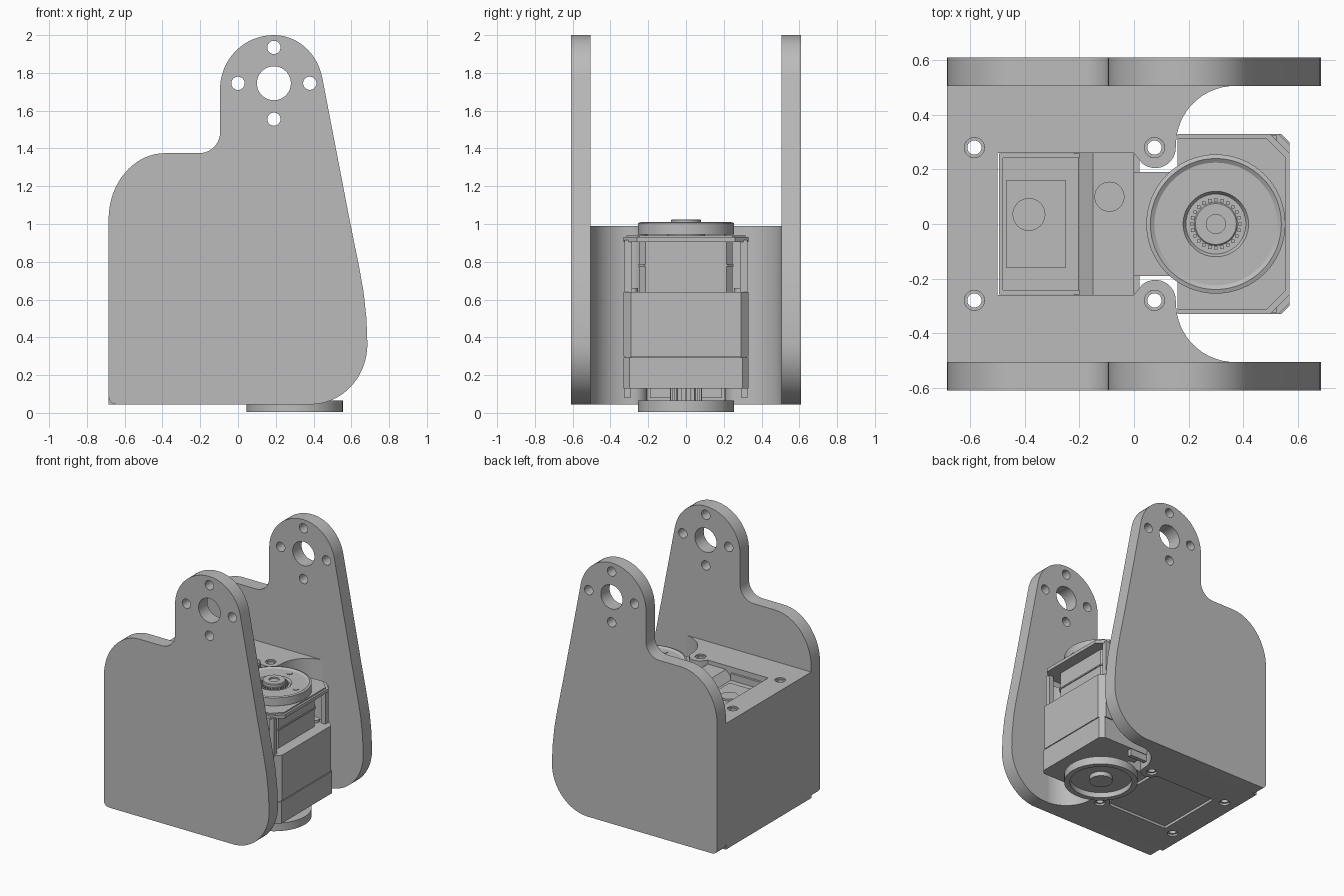
import bpy, bmesh, math
from mathutils import Matrix

cube = bpy.data.objects.get("Cube")
if cube:
    bpy.data.objects.remove(cube, do_unlink=True)

grey = bpy.data.materials.new("neutral grey")
grey.use_nodes = True
grey.diffuse_color = (0.5, 0.5, 0.5, 1)
grey.node_tree.nodes["Principled BSDF"].inputs["Base Color"].default_value = (0.5, 0.5, 0.5, 1)


def finish(bm, name):
    bmesh.ops.recalc_face_normals(bm, faces=bm.faces[:])
    mesh = bpy.data.meshes.new(name)
    bm.to_mesh(mesh)
    bm.free()
    mesh.materials.append(grey)
    ob = bpy.data.objects.new(name, mesh)
    bpy.context.collection.objects.link(ob)
    return ob


def prism(name, pts, lo, hi, upright=False):
    """Extrude an outline along z, or along y when upright."""
    bm = bmesh.new()
    place = (lambda a, b: (a, lo, b)) if upright else (lambda a, b: (a, b, lo))
    face = bm.faces.new([bm.verts.new(place(a, b)) for a, b in pts])
    new = bmesh.ops.extrude_face_region(bm, geom=[face])["geom"]
    d = hi - lo
    bmesh.ops.translate(bm, verts=[v for v in new if isinstance(v, bmesh.types.BMVert)],
                        vec=(0, d, 0) if upright else (0, 0, d))
    return finish(bm, name)


def box(name, x0, x1, y0, y1, z0, z1):
    return prism(name, [(x0, y0), (x1, y0), (x1, y1), (x0, y1)], z0, z1)


def lathe(name, x, y, profile, steps=48):
    """Closed radius/height profile spun about a vertical axis."""
    bm = bmesh.new()
    vs = [bm.verts.new((r, 0, z)) for r, z in profile]
    edges = [bm.edges.new((vs[i], vs[(i + 1) % len(vs)])) for i in range(len(vs))]
    bmesh.ops.spin(bm, geom=vs + edges, cent=(0, 0, 0), axis=(0, 0, 1),
                   angle=math.tau, steps=steps)
    bmesh.ops.remove_doubles(bm, verts=bm.verts[:], dist=1e-5)
    bmesh.ops.translate(bm, verts=bm.verts[:], vec=(x, y, 0))
    return finish(bm, name)


def disc(name, x, y, r, z0, z1):
    return lathe(name, x, y, [(0, z0), (r, z0), (r, z1), (0, z1)])


def arc(cx, cy, rx, ry, a0, a1, n=14):
    angles = [math.radians(a0 + (a1 - a0) * i / n) for i in range(n + 1)]
    return [(cx + rx * math.cos(t), cy + ry * math.sin(t)) for t in angles]


def cylinders(name, specs, upright=False):
    """Several cutters joined in one hidden mesh: a, b, radius, low, high."""
    bm = bmesh.new()
    for a, b, r, lo, hi in specs:
        mid = (lo + hi) / 2
        m = Matrix.Translation((a, mid, b) if upright else (a, b, mid))
        if upright:
            m = m @ Matrix.Rotation(math.pi / 2, 4, 'X')
        bmesh.ops.create_cone(bm, cap_ends=True, segments=40, radius1=r, radius2=r,
                              depth=hi - lo, matrix=m)
    ob = finish(bm, name)
    ob.hide_render = True
    return ob


def cut(ob, cutter):
    mod = ob.modifiers.new("holes", 'BOOLEAN')
    mod.operation = 'DIFFERENCE'
    mod.object = cutter
    bpy.context.view_layer.objects.active = ob
    bpy.ops.object.modifier_apply(modifier=mod.name)
    bpy.data.objects.remove(cutter, do_unlink=True)


def mirrored(half):
    return half + [(x, -y) for x, y in reversed(half)]


# Side plates with shoulder, rounded arm head and round bearing holes
plate = arc(-0.645, 0.085, 0.04, 0.04, 180, 270, 5)
plate += arc(0.385, 0.365, 0.3, 0.32, 270, 360, 18)
plate += [(0.68, 0.5), (0.665, 0.64), (0.64, 0.78), (0.595, 1.0)]
plate += arc(0.19, 1.715, 0.262, 0.285, 13, 90, 14)
plate += arc(0.19, 1.715, 0.285, 0.285, 90, 180, 16)[1:]
plate += arc(-0.205, 1.485, 0.11, 0.11, 0, -90, 10)
plate += arc(-0.385, 1.025, 0.3, 0.35, 90, 180, 18)
for label, y0 in (("front", -0.61), ("back", 0.505)):
    side = prism(label + "_side_plate", plate, y0, y0 + 0.105, True)
    holes = [(0.19, 1.745, 0.09)]
    holes += [(0.19 + 0.19 * dx, 1.745 + 0.19 * dz, 0.035)
              for dx, dz in ((1, 0), (-1, 0), (0, 1), (0, -1))]
    cut(side, cylinders("plate_hole_cutter", [h + (y0 - 0.1, y0 + 0.2) for h in holes], True))

# Centre block: concave front corners, screw bosses and a pocket for the motor
half = [(-0.685, 0.506), (0.37, 0.506)]
half += arc(0.37, 0.29, 0.216, 0.216, 90, 180, 16)
half += arc(0.078, 0.28, 0.075, 0.075, 0, -130, 14)
half += [(0.0, 0.26), (-0.5, 0.26)]
block = prism("centre_block", mirrored(half), 0.045, 0.99)
screws = [(x, y) for x in (-0.585, 0.075) for y in (-0.28, 0.28)]
cut(block, cylinders("screw_cutter", [(x, y, 0.037, -0.1, 1.1) for x, y in screws]))
for i, (x, y) in enumerate(screws):
    lathe(f"screw_collar_{i + 1}", x, y,
          [(0.026, 0.06), (0.037, 0.06), (0.037, 0.98), (0.026, 0.98)], 24)

# Motor rear case, sitting in the pocket
box("motor_rear_case", -0.495, 0.02, -0.255, 0.255, 0.06, 0.9)
box("motor_neck", 0.0, 0.2, -0.19, 0.19, 0.08, 0.93)
box("rear_cover", -0.47, -0.25, -0.16, 0.16, 0.89, 0.925)
disc("rear_plug", -0.385, 0.035, 0.06, 0.9, 0.94)
for s in (-1, 1):
    y = s * 0.25
    box("rear_rim", -0.495, -0.2, y - 0.008, y + 0.008, 0.88, 0.95)
box("rear_end_rim", -0.495, -0.48, -0.25, 0.25, 0.88, 0.95)
prism("sloped_cover", [(-0.22, 0.88), (-0.15, 0.96), (0.0, 0.96), (0.0, 0.88)],
      -0.26, 0.26, True)
disc("cover_plug", -0.09, 0.1, 0.055, 0.94, 0.97)


# Motor front case in stacked layers with chamfered corners
def case_outline(inset, chamfer):
    w, x = 0.33 - inset, 0.57 - inset
    return mirrored([(0.16, w), (x - chamfer, w), (x, w - chamfer)])


layers = [("motor_base_cap", 0, 0.03, 0.13, 0.293), ("seam", 0.008, 0.03, 0.293, 0.299),
          ("motor_case", 0, 0.04, 0.299, 0.64), ("gear_case", 0.085, 0.03, 0.64, 0.92),
          ("gear_case_band", 0.078, 0.03, 0.775, 0.785),
          ("top_cover", 0.0, 0.07, 0.905, 0.93), ("top_cover_lip", 0.015, 0.07, 0.93, 0.94)]
for name, inset, chamfer, z0, z1 in layers:
    prism(name, case_outline(inset, chamfer), z0, z1)

# Corner posts of the gear case, small shelf screws and lower corner feet
for s in (-1, 1):
    for x in (0.17, 0.49):
        box("corner_post", x, x + 0.035, s * 0.305 - 0.02, s * 0.305 + 0.02, 0.63, 0.915)
    disc("shelf_screw", 0.44, s * 0.285, 0.03, 0.63, 0.66)
    box("corner_foot", 0.16, 0.3, s * 0.31 - 0.015, s * 0.31 + 0.015, 0.08, 0.14)

# Output discs: rimmed wheel above and below, with splined hubs
lathe("top_wheel", 0.3, 0, [(0, 0.945), (0.255, 0.945), (0.255, 1.005), (0.24, 1.01),
                            (0.225, 1.0), (0.12, 1.0), (0.11, 0.985), (0, 0.985)], 64)
lathe("bottom_wheel", 0.3, 0, [(0, 0.065), (0.255, 0.065), (0.255, 0.005),
                               (0.215, 0.005), (0.215, 0.045), (0, 0.045)], 64)
disc("top_shaft", 0.3, 0, 0.1, 0.91, 0.95)
lathe("top_hub", 0.3, 0, [(0, 0.97), (0.08, 0.97), (0.08, 1.02), (0.075, 1.025),
                          (0.035, 1.025), (0.035, 1.015), (0, 1.015)])
disc("bottom_shaft", 0.3, 0, 0.075, 0.06, 0.14)
disc("bottom_hub", 0.3, 0, 0.08, 0.012, 0.05)
for i in range(24):
    t = math.tau * i / 24
    for r, z0, z1 in ((0.088, 0.98, 1.003), (0.078, 0.066, 0.13)):
        x, y = 0.3 + r * math.cos(t), r * math.sin(t)
        box("spline_tooth", x - 0.006, x + 0.006, y - 0.006, y + 0.006, z0, z1)
for i in range(4):
    t = math.tau * i / 4
    disc("wheel_screw", 0.3 + 0.18 * math.cos(t), 0.18 * math.sin(t), 0.02, 0.99, 1.004)

# Smooth the curved walls and keep the edges crisp
bpy.ops.object.select_all(action='DESELECT')
for ob in bpy.context.collection.objects:
    if ob.type == 'MESH' and grey.name in ob.data.materials:
        ob.select_set(True)
        bpy.context.view_layer.objects.active = ob
bpy.ops.object.shade_smooth_by_angle(angle=math.radians(30))
